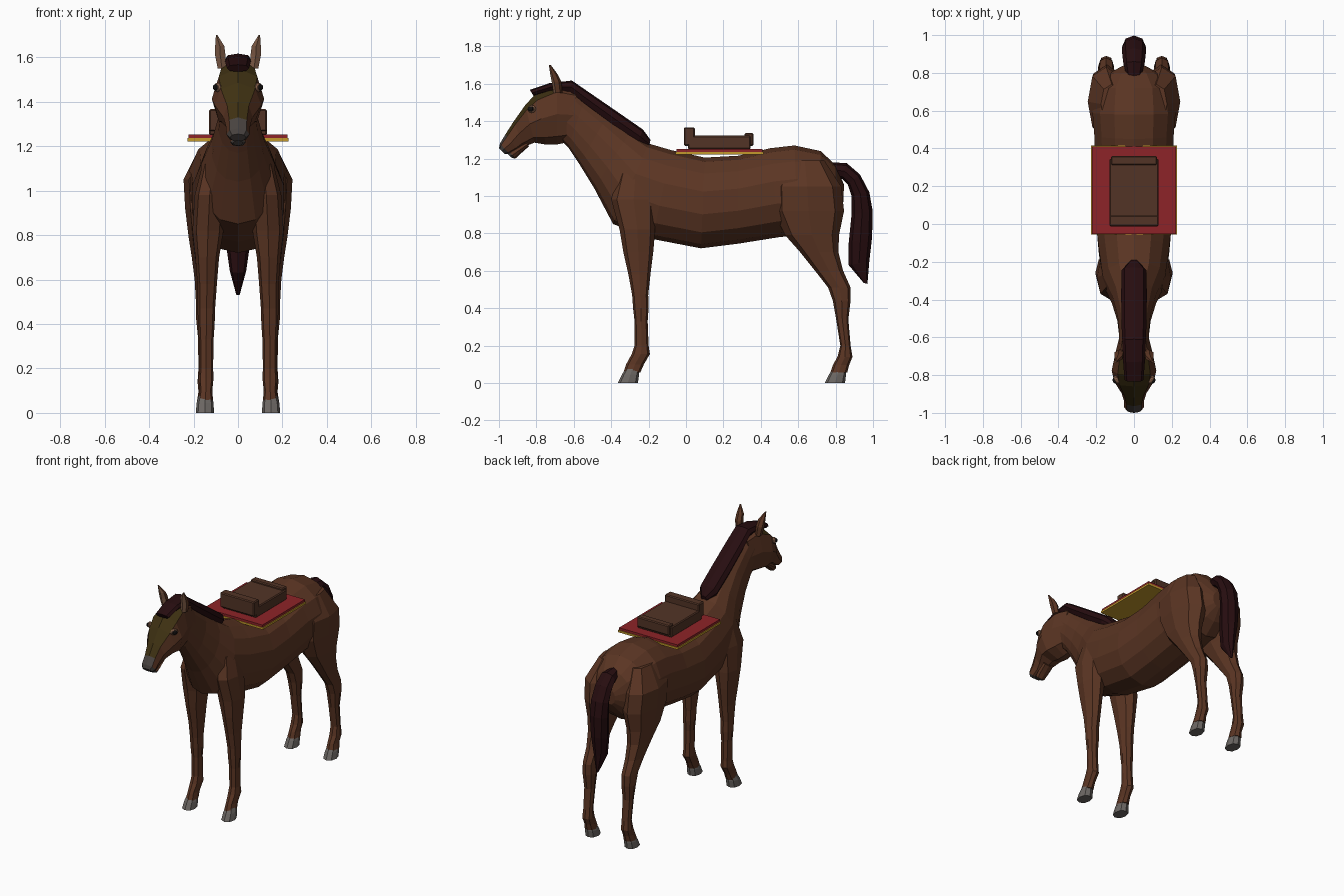
import bpy, bmesh, math
from mathutils import Vector, Matrix


def material(name, rgb):
    m = bpy.data.materials.new(name)
    m.diffuse_color = (*rgb, 1)
    return m


COAT = material("brown_coat", (0.105, 0.036, 0.017))
HAIR = material("dark_hair", (0.020, 0.004, 0.005))
BLAZE = material("olive_blaze", (0.048, 0.030, 0.006))
MUZZLE = material("grey_muzzle", (0.065, 0.055, 0.050))
HOOF = material("grey_hoof", (0.15, 0.135, 0.125))
SKIN = material("tan_skin", (0.22, 0.11, 0.065))
BLACK = material("black", (0.006, 0.005, 0.005))
RED = material("red_cloth", (0.27, 0.017, 0.021))
GOLD = material("gold_fringe", (0.55, 0.32, 0.025))
LEATHER = material("leather", (0.085, 0.034, 0.019))


def finish(name, bm, mats, mirror=False):
    bmesh.ops.recalc_face_normals(bm, faces=bm.faces[:])
    me = bpy.data.meshes.new(name)
    bm.to_mesh(me)
    bm.free()
    for m in mats:
        me.materials.append(m)
    ob = bpy.data.objects.new(name, me)
    bpy.context.collection.objects.link(ob)
    if mirror:
        ob.modifiers.new("mirror", "MIRROR")
    return ob


def loft(name, rings, n, mats, power=1.0, rule=None, mirror=False):
    """Skin rings given as (centre, side vector, up vector); rule(i, j) picks the material."""
    def p(t):
        return math.copysign(abs(t) ** power, t) if abs(t) > 1e-6 else 0
    bm = bmesh.new()
    loops = []
    for c, u, v in rings:
        angles = [2 * math.pi * k / n for k in range(n)]
        loops.append([bm.verts.new(c + u * p(math.sin(a)) + v * p(math.cos(a))) for a in angles])
    for i in range(len(loops) - 1):
        a, b = loops[i], loops[i + 1]
        for j in range(n):
            k = (j + 1) % n
            f = bm.faces.new((a[j], a[k], b[k], b[j]))
            f.material_index = rule(i, j) if rule else 0
    bm.faces.new(loops[0])
    f = bm.faces.new(loops[-1])
    f.material_index = rule(len(loops) - 1, 0) if rule else 0
    return finish(name, bm, mats, mirror)


def spine(rows):
    """Rows (top y, top z, bottom y, bottom z, half width) to rings."""
    out = []
    for ty, tz, by, bz, w in rows:
        t, b = Vector((0, ty, tz)), Vector((0, by, bz))
        out.append(((t + b) / 2, Vector((w, 0, 0)), (t - b) / 2))
    return out


def limb(rows):
    """Rows (z, front y, back y, inner x, outer x) to level rings."""
    return [(Vector(((x0 + x1) / 2, (y0 + y1) / 2, z)), Vector(((x1 - x0) / 2, 0, 0)),
             Vector((0, (y0 - y1) / 2, 0))) for z, y0, y1, x0, x1 in rows]


# Body and neck
loft("body", spine([
    (-0.62, 1.590, -0.66, 1.29, 0.080),
    (-0.54, 1.520, -0.63, 1.26, 0.080),
    (-0.42, 1.430, -0.57, 1.17, 0.090),
    (-0.30, 1.340, -0.49, 1.04, 0.120),
    (-0.20, 1.280, -0.39, 0.85, 0.170),
    (-0.08, 1.245, -0.18, 0.77, 0.192),
    (0.10, 1.205, 0.08, 0.72, 0.212),
    (0.28, 1.215, 0.28, 0.745, 0.210),
    (0.45, 1.255, 0.50, 0.78, 0.215),
    (0.58, 1.270, 0.60, 0.79, 0.225),
    (0.72, 1.240, 0.71, 0.80, 0.210),
    (0.80, 1.165, 0.79, 0.87, 0.140),
    (0.845, 1.06, 0.84, 0.95, 0.050),
]), 14, [COAT], 0.92)

# Head with blaze on the upper strip and grey nose
def head_rule(i, j):
    if i >= 6:
        return 2
    if j in (0, 7) and i >= 1:
        return 2 if i >= 5 else 1
    return 0


loft("head", spine([
    (-0.58, 1.575, -0.62, 1.29, 0.078),
    (-0.69, 1.600, -0.69, 1.275, 0.100),
    (-0.80, 1.550, -0.75, 1.275, 0.118),
    (-0.86, 1.485, -0.81, 1.285, 0.105),
    (-0.92, 1.400, -0.87, 1.262, 0.066),
    (-0.965, 1.33, -0.90, 1.245, 0.054),
    (-0.995, 1.28, -0.945, 1.225, 0.052),
    (-1.00, 1.255, -0.968, 1.223, 0.036),
]), 8, [COAT, BLAZE, MUZZLE], 0.9, head_rule)

# Lower lip
loft("lower_lip", spine([
    (-0.85, 1.29, -0.84, 1.265, 0.040),
    (-0.91, 1.255, -0.885, 1.225, 0.040),
    (-0.945, 1.235, -0.912, 1.200, 0.034),
    (-0.955, 1.225, -0.93, 1.203, 0.022),
]), 8, [COAT, MUZZLE], 0.9, lambda i, j: int(i > 1))

# Mane with forelock
loft("mane", spine([
    (-0.835, 1.567, -0.815, 1.535, 0.050),
    (-0.73, 1.603, -0.72, 1.56, 0.058),
    (-0.61, 1.617, -0.62, 1.55, 0.062),
    (-0.52, 1.555, -0.55, 1.49, 0.066),
    (-0.36, 1.445, -0.39, 1.37, 0.068),
    (-0.23, 1.355, -0.26, 1.28, 0.066),
    (-0.19, 1.300, -0.20, 1.25, 0.020),
]), 8, [HAIR], 0.8)

# Tail
loft("tail", spine([
    (0.78, 1.180, 0.79, 1.10, 0.040),
    (0.86, 1.175, 0.835, 1.09, 0.056),
    (0.93, 1.115, 0.865, 1.06, 0.062),
    (0.98, 1.020, 0.885, 1.00, 0.064),
    (0.998, 0.92, 0.885, 0.90, 0.062),
    (0.995, 0.78, 0.870, 0.75, 0.055),
    (0.980, 0.65, 0.870, 0.63, 0.037),
    (0.970, 0.53, 0.950, 0.535, 0.008),
]), 8, [HAIR])

# Front legs, shoulder to pastern
loft("front_legs", limb([
    (1.12, -0.36, -0.18, 0.06, 0.160),
    (0.98, -0.40, -0.16, 0.06, 0.195),
    (0.82, -0.355, -0.165, 0.065, 0.205),
    (0.70, -0.335, -0.175, 0.085, 0.192),
    (0.58, -0.308, -0.190, 0.095, 0.183),
    (0.47, -0.288, -0.202, 0.103, 0.182),
    (0.40, -0.283, -0.200, 0.105, 0.180),
    (0.33, -0.275, -0.205, 0.110, 0.176),
    (0.20, -0.275, -0.200, 0.112, 0.174),
    (0.155, -0.290, -0.193, 0.110, 0.178),
    (0.10, -0.320, -0.225, 0.116, 0.174),
    (0.055, -0.335, -0.245, 0.112, 0.180),
]), 8, [COAT], 0.85, mirror=True)

# Hind legs, haunch to pastern
loft("hind_legs", limb([
    (1.19, 0.53, 0.74, 0.06, 0.175),
    (1.05, 0.465, 0.83, 0.05, 0.245),
    (0.92, 0.465, 0.845, 0.05, 0.238),
    (0.79, 0.53, 0.818, 0.075, 0.222),
    (0.70, 0.61, 0.815, 0.090, 0.208),
    (0.60, 0.69, 0.840, 0.100, 0.195),
    (0.51, 0.76, 0.880, 0.105, 0.190),
    (0.44, 0.785, 0.880, 0.105, 0.190),
    (0.34, 0.803, 0.868, 0.112, 0.180),
    (0.20, 0.825, 0.880, 0.114, 0.178),
    (0.14, 0.810, 0.890, 0.112, 0.182),
    (0.095, 0.785, 0.872, 0.116, 0.178),
    (0.055, 0.772, 0.862, 0.112, 0.184),
]), 8, [COAT], 0.85, mirror=True)

# Hooves
for name, y in (("front_hooves", -0.365), ("hind_hooves", 0.742)):
    loft(name, limb([
        (0.000, y, y + 0.108, 0.108, 0.190),
        (0.045, y + 0.022, y + 0.114, 0.110, 0.186),
        (0.075, y + 0.042, y + 0.112, 0.117, 0.178),
    ]), 8, [HOOF], 0.85, mirror=True)

# Ears, tan on the front half
def ear_ring(x, y, z, w, d):
    return Vector((x, y, z)), Vector((w, 0, 0)), Vector((0, -d, 0))


loft("ears", [
    ear_ring(0.072, -0.685, 1.550, 0.022, 0.024),
    ear_ring(0.080, -0.692, 1.610, 0.027, 0.026),
    ear_ring(0.082, -0.706, 1.650, 0.024, 0.020),
    ear_ring(0.096, -0.728, 1.700, 0.004, 0.005),
], 6, [COAT, SKIN], rule=lambda i, j: int(j in (0, 5)), mirror=True)

# Eyes: lid, pupil and glint
for name, mat, off, r, dz in (("eyelids", SKIN, 0.0, 0.026, 0), ("pupils", BLACK, 0.007, 0.018, 0)):
    bm = bmesh.new()
    bmesh.ops.create_uvsphere(bm, u_segments=10, v_segments=6, radius=1)
    turn = Matrix.Rotation(math.radians(-30), 4, "Z")
    at = Matrix.Translation((0.092 + off, -0.825 - off * 0.6, 1.465))
    bm.transform(at @ turn @ Matrix.Diagonal((0.014, r, r * 0.8, 1)))
    finish(name, bm, [mat], True)


# Saddle and cloth
def box(name, mat, x, y0, y1, z0, z1, bevel=0.0):
    bm = bmesh.new()
    bmesh.ops.create_cube(bm, size=1)
    bm.transform(Matrix.Translation((0, (y0 + y1) / 2, (z0 + z1) / 2))
                 @ Matrix.Diagonal((2 * x, y1 - y0, z1 - z0, 1)))
    ob = finish(name, bm, [mat])
    if bevel:
        b = ob.modifiers.new("bevel", "BEVEL")
        b.width, b.segments = bevel, 1


box("cloth_fringe", GOLD, 0.228, -0.055, 0.415, 1.222, 1.236)
box("saddle_cloth", RED, 0.222, -0.052, 0.410, 1.236, 1.252)
box("saddle_seat", LEATHER, 0.130, 0.010, 0.345, 1.250, 1.322, 0.006)
box("saddle_pommel", LEATHER, 0.130, -0.012, 0.047, 1.268, 1.367, 0.006)
box("saddle_cantle", LEATHER, 0.122, 0.312, 0.360, 1.268, 1.336, 0.006)
